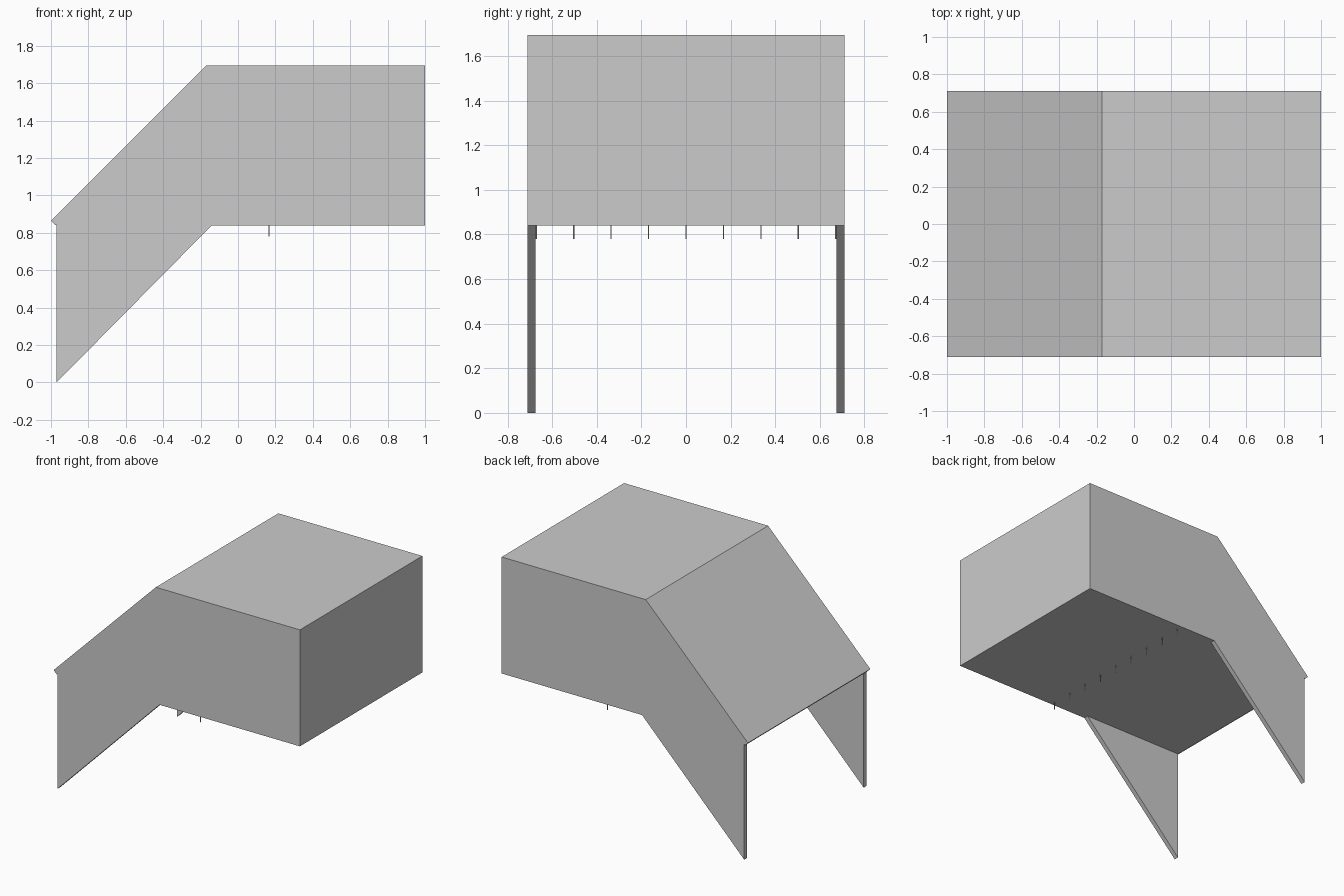
import bpy, bmesh

if "Cube" in bpy.data.objects:
    bpy.data.objects.remove(bpy.data.objects["Cube"])

W = 0.71      # half width
T = 0.035     # panel thickness


def extrude_profile(name, pts, y0, y1):
    """Solid panel from an (x, z) outline extruded along y."""
    bm = bmesh.new()
    face = bm.faces.new([bm.verts.new((x, y0, z)) for x, z in pts])
    ext = bmesh.ops.extrude_face_region(bm, geom=[face])
    moved = [v for v in ext["geom"] if isinstance(v, bmesh.types.BMVert)]
    bmesh.ops.translate(bm, verts=moved, vec=(0, y1 - y0, 0))
    bmesh.ops.recalc_face_normals(bm, faces=bm.faces[:])
    mesh = bpy.data.meshes.new(name)
    bm.to_mesh(mesh)
    bm.free()
    ob = bpy.data.objects.new(name, mesh)
    bpy.context.collection.objects.link(ob)
    return ob


# side walls with pointed supports, sitting under the roof panels
wall = [(-0.97, 0), (-0.14, 0.84), (1 - T, 0.84), (1 - T, 1.66),
        (-0.155, 1.66), (-0.97, 0.845)]
for name, s in (("front_side_wall", -1), ("back_side_wall", 1)):
    extrude_profile(name, wall, s * W, s * (W - T))

# flat roof, sloped roof and end panel, full width
extrude_profile("flat_roof", [(-0.17, 1.695), (-0.155, 1.66), (1, 1.66), (1, 1.695)], -W, W)
extrude_profile("sloped_roof", [(-1, 0.865), (-0.975, 0.84), (-0.155, 1.66), (-0.17, 1.695)], -W, W)
extrude_profile("end_panel", [(1 - T, 0.84), (1, 0.84), (1, 1.66), (1 - T, 1.66)], -W, W)

# floor between the walls
extrude_profile("floor", [(-0.97, 0.84), (1 - T, 0.84), (1 - T, 0.875), (-0.94, 0.875)],
                -W + T, W - T)

# row of thin pins under the floor
for i in range(9):
    bpy.ops.mesh.primitive_cylinder_add(vertices=6, radius=0.003, depth=0.07,
                                        location=(0.167, -0.672 + 0.168 * i, 0.815))
    bpy.context.object.name = f"floor_pin_{i + 1}"
